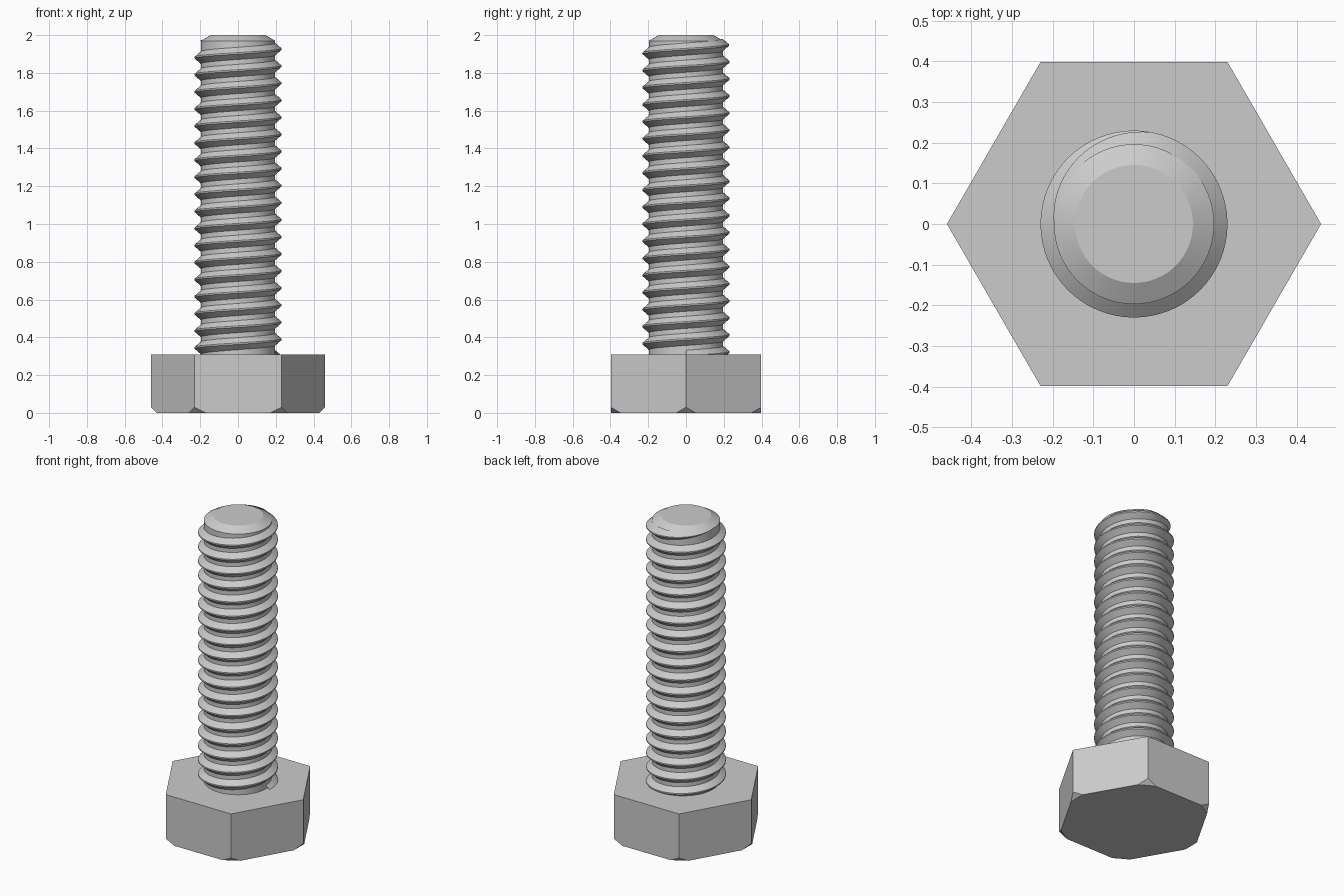
import bpy, bmesh
from math import sin, cos, pi, tau
from mathutils import Vector

old = bpy.data.objects.get("Cube")
if old:
    bpy.data.objects.remove(old, do_unlink=True)

steel = bpy.data.materials.new("grey_steel")
steel.use_nodes = True
colour = (0.6, 0.6, 0.6, 1)
steel.diffuse_color = colour
steel.node_tree.nodes["Principled BSDF"].inputs["Base Color"].default_value = colour

HEAD_R, HEAD_H, CUT = 0.46, 0.31, 0.03
CORE_R, CREST_R, TIP_R, TOP = 0.197, 0.23, 0.145, 2.0
PITCH, CREST_Z = 0.0904, 1.926   # crest height on the +x side, last turn
SIDES = 64


def add_object(name, bm, smooth=True):
    bmesh.ops.recalc_face_normals(bm, faces=bm.faces)
    mesh = bpy.data.meshes.new(name)
    bm.to_mesh(mesh)
    bm.free()
    mesh.materials.append(steel)
    obj = bpy.data.objects.new(name, mesh)
    bpy.context.collection.objects.link(obj)
    if smooth:
        bpy.ops.object.select_all(action='DESELECT')
        obj.select_set(True)
        bpy.context.view_layer.objects.active = obj
        bpy.ops.object.shade_smooth_by_angle(angle=pi / 8)
    return obj


def ring(bm, radius, z, sides):
    return [bm.verts.new((radius * cos(tau * i / sides), radius * sin(tau * i / sides), z))
            for i in range(sides)]


def stack(profile, sides):
    """Closed solid through rings of (radius, height)."""
    bm = bmesh.new()
    rings = [ring(bm, r, z, sides) for r, z in profile]
    for a, b in zip(rings, rings[1:]):
        for i in range(sides):
            j = (i + 1) % sides
            bm.faces.new((a[i], a[j], b[j], b[i]))
    bm.faces.new(rings[0][::-1])
    bm.faces.new(rings[-1])
    return bm


# Hexagonal head, bottom corners cut flat
bm = stack([(HEAD_R, 0), (HEAD_R, HEAD_H)], 6)
for k in range(6):
    out = Vector((cos(k * pi / 3), sin(k * pi / 3), 0))
    cut = bmesh.ops.bisect_plane(bm, geom=bm.verts[:] + bm.edges[:] + bm.faces[:],
                                 plane_co=out * (HEAD_R - CUT),
                                 plane_no=out - Vector((0, 0, 1)), clear_outer=True)
    edges = [e for e in cut["geom_cut"] if isinstance(e, bmesh.types.BMEdge)]
    bmesh.ops.holes_fill(bm, edges=edges)
add_object("hex_head", bm, smooth=False)

# Shank core with chamfered tip
add_object("shank_core", stack([(CORE_R, HEAD_H - 0.05), (CORE_R, TOP - 0.03), (TIP_R, TOP)], SIDES), smooth=True)

# Right-handed thread ridge, fading out at the top over a quarter turn
bm = bmesh.new()
rows = []
first, last, fade = -18 * SIDES, SIDES // 2, SIDES * 2 // 9
for i in range(first, last + 1):
    angle = tau * i / SIDES
    crest_z = CREST_Z + PITCH * i / SIDES
    size = 1 if i < fade else (last - i) / (last - fade)
    depth = (CREST_R - CORE_R) * size
    row = []
    for dz, r in ((-0.034, CORE_R - 0.002), (-0.004, CORE_R + depth),
                  (0.004, CORE_R + depth), (0.034, CORE_R - 0.002)):
        # the buried start of the ridge stays inside the head
        z = max(crest_z + dz * max(size, 0.1), HEAD_H - 0.1)
        row.append(bm.verts.new((r * cos(angle), r * sin(angle), z)))
    rows.append(row)
for a, b in zip(rows, rows[1:]):
    for k in range(3):
        bm.faces.new((a[k], b[k], b[k + 1], a[k + 1]))
add_object("thread", bm, smooth=True)
